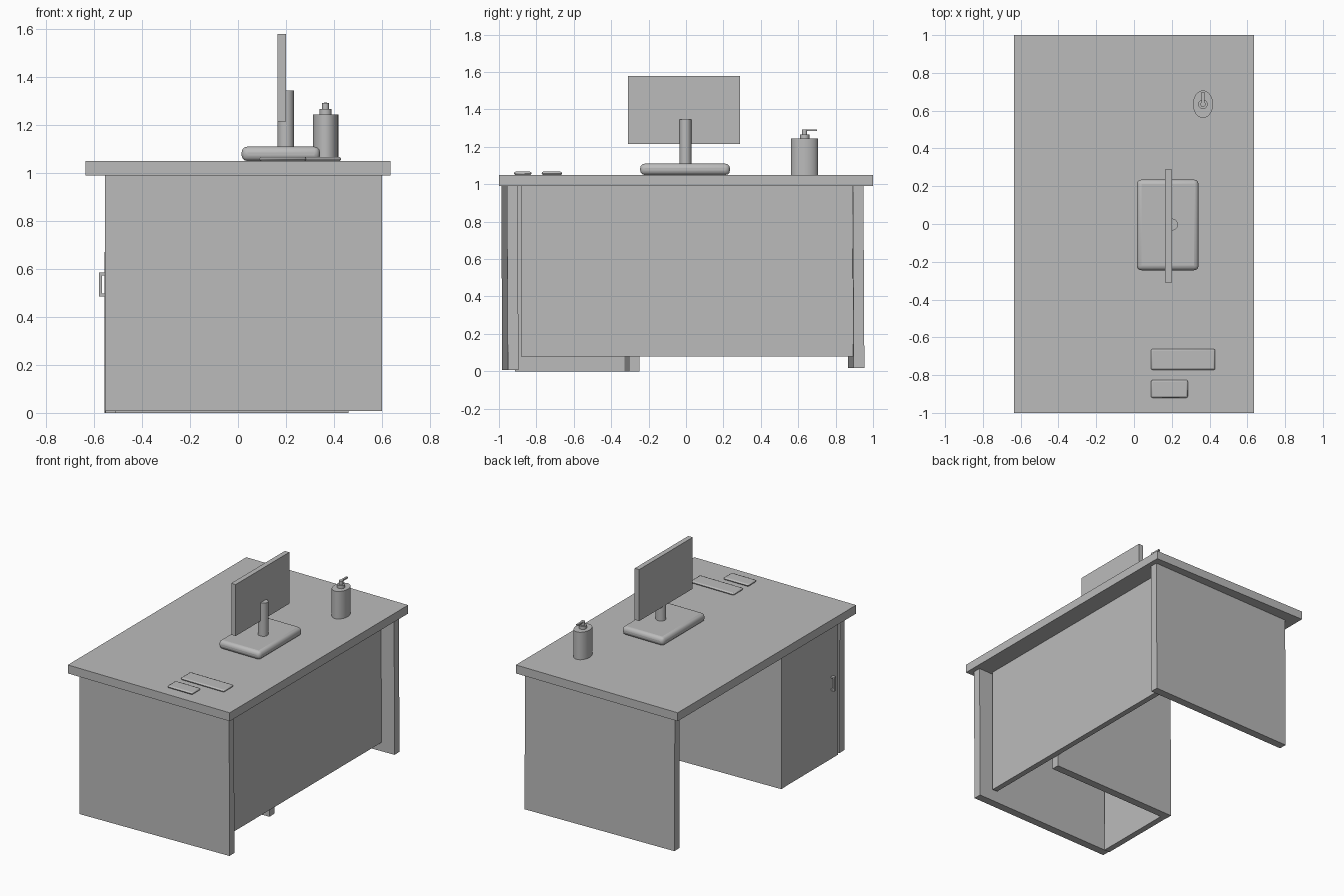
import bpy
from math import radians

cube = bpy.data.objects.get("Cube")
if cube:
    bpy.data.objects.remove(cube, do_unlink=True)

grey = bpy.data.materials.new("plain_grey")
grey.use_nodes = True
grey.diffuse_color = (0.5, 0.5, 0.5, 1)
grey.node_tree.nodes["Principled BSDF"].inputs["Base Color"].default_value = (0.5, 0.5, 0.5, 1)


def finish(name):
    obj = bpy.context.object
    obj.name = name
    obj.data.materials.append(grey)
    return obj


def box(name, x, y, z, tilt=(0, 0), bevel=0, segments=3):
    """Box from its (min, max) ranges, tilted about x and z in degrees."""
    bpy.ops.mesh.primitive_cube_add(size=1, location=[sum(r) / 2 for r in (x, y, z)])
    obj = finish(name)
    obj.scale = [r[1] - r[0] for r in (x, y, z)]
    bpy.ops.object.transform_apply(location=False, rotation=False, scale=True)
    obj.rotation_euler = (radians(tilt[0]), 0, radians(tilt[1]))
    if bevel:
        mod = obj.modifiers.new("Rounded edges", 'BEVEL')
        mod.width = bevel
        mod.segments = segments
        bpy.ops.object.shade_smooth_by_angle()
    return obj


def cylinder(name, x, y, z, rx, ry):
    bpy.ops.mesh.primitive_cylinder_add(vertices=32, radius=1, depth=z[1] - z[0],
                                        location=(x, y, sum(z) / 2))
    obj = finish(name)
    obj.scale = (rx, ry, 1)
    bpy.ops.object.transform_apply(location=False, rotation=False, scale=True)
    bpy.ops.object.shade_smooth_by_angle()
    return obj


# Desk: top, slightly turned side panels, back panel
TOP = 1.05
UNDER = 0.99
LEAN = (0.3, 1.5)
box("desk_top", (-0.635, 0.635), (-1, 1), (UNDER, TOP))
box("front_side_panel", (-0.555, 0.6), (-0.97, -0.913), (0.007, UNDER), LEAN)
box("rear_side_panel", (-0.555, 0.6), (0.879, 0.936), (0.018, UNDER), LEAN)
box("modesty_panel", (0.46, 0.5), (-0.882, 0.895), (0.08, UNDER))

# Cabinet, open underneath
box("cabinet_inner_panel", (-0.555, 0.46), (-0.32, -0.264), (0, UNDER), LEAN)
box("cabinet_door", (-0.553, -0.51), (-0.915, -0.33), (0, UNDER))
box("handle_grip", (-0.58, -0.568), (-0.855, -0.835), (0.485, 0.585))
for name, z in (("handle_lower_post", 0.485), ("handle_upper_post", 0.573)):
    box(name, (-0.568, -0.552), (-0.855, -0.835), (z, z + 0.012))

# Monitor
box("monitor_base", (0.015, 0.342), (-0.245, 0.235), (TOP, 1.11), bevel=0.024)
cylinder("monitor_pole", 0.199, -0.003, (1.1, 1.345), 0.034, 0.032)
box("monitor_screen", (0.165, 0.2), (-0.311, 0.289), (1.215, 1.58))

# Keyboard and mouse pad
box("keyboard", (0.09, 0.43), (-0.772, -0.662), (TOP, 1.067), bevel=0.01, segments=2)
box("mouse_pad", (0.09, 0.285), (-0.92, -0.826), (TOP, 1.067), bevel=0.01, segments=2)

# Pump bottle
cylinder("bottle_body", 0.365, 0.634, (TOP, 1.245), 0.053, 0.073)
cylinder("bottle_collar", 0.365, 0.634, (1.245, 1.267), 0.025, 0.025)
cylinder("pump_stem", 0.365, 0.634, (1.267, 1.293), 0.014, 0.014)
box("pump_spout", (0.358, 0.372), (0.634, 0.7), (1.284, 1.294))
